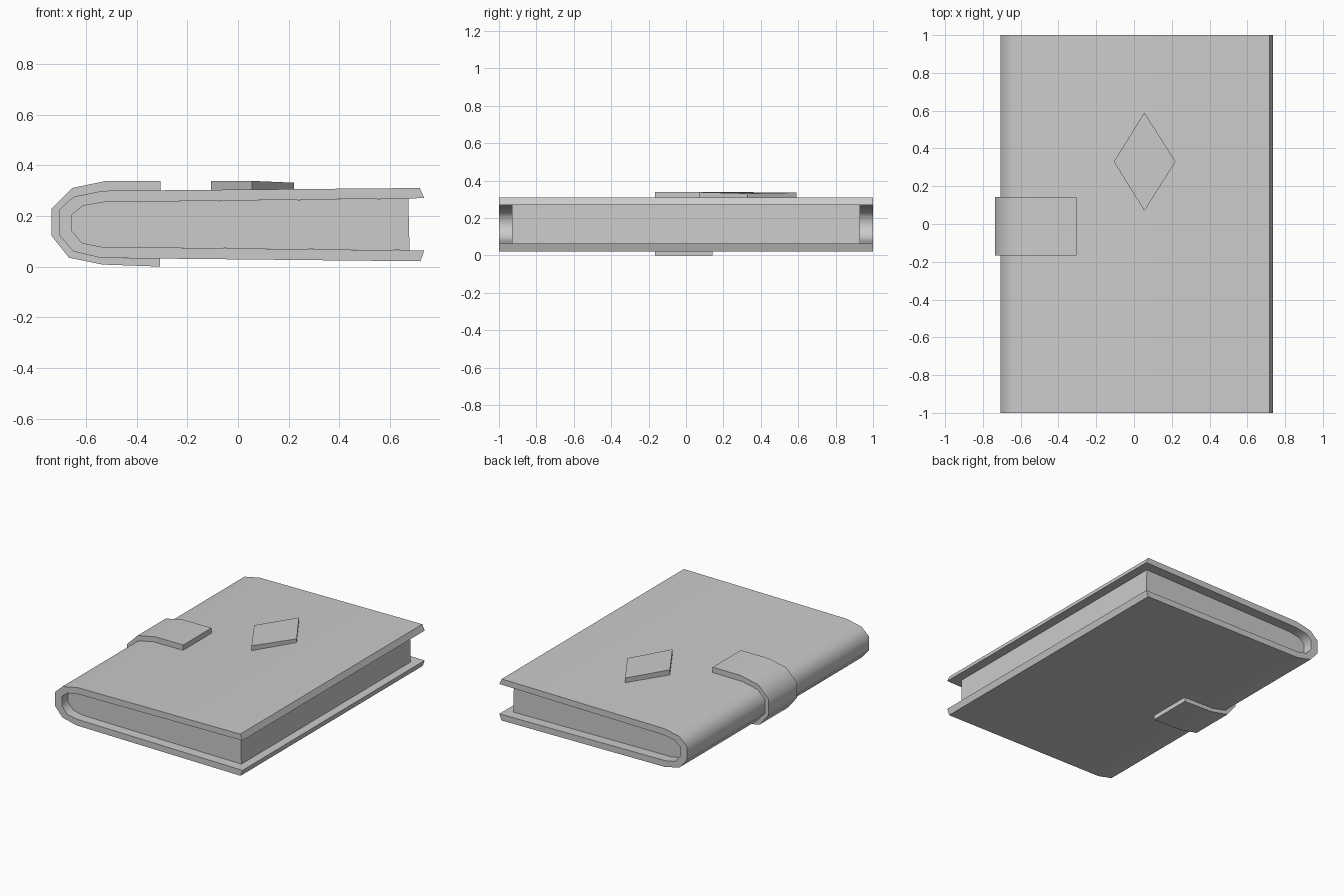
import bpy
import bmesh
import math

cube = bpy.data.objects.get("Cube")
if cube:
    bpy.data.objects.remove(cube, do_unlink=True)

grey = bpy.data.materials.new("plain_grey")
grey.use_nodes = True
grey.diffuse_color = (0.6, 0.6, 0.6, 1)
grey.node_tree.nodes["Principled BSDF"].inputs["Base Color"].default_value = (0.6, 0.6, 0.6, 1)


def finish(name, bm):
    bmesh.ops.recalc_face_normals(bm, faces=bm.faces)
    mesh = bpy.data.meshes.new(name)
    bm.to_mesh(mesh)
    bm.free()
    mesh.materials.append(grey)
    obj = bpy.data.objects.new(name, mesh)
    bpy.context.collection.objects.link(obj)
    bpy.ops.object.select_all(action='DESELECT')
    obj.select_set(True)
    bpy.context.view_layer.objects.active = obj
    bpy.ops.object.shade_smooth_by_angle(angle=math.radians(55))
    return obj


def shell(name, outer, inner, y0, y1):
    """Bent sheet between two x-z paths, running from y0 to y1."""
    bm = bmesh.new()
    rows = [[bm.verts.new((x, y, z)) for x, z in path]
            for path, y in ((outer, y0), (inner, y0), (inner, y1), (outer, y1))]
    for a, b in zip(rows, rows[1:] + rows[:1]):
        for i in range(len(outer) - 1):
            bm.faces.new((a[i], a[i + 1], b[i + 1], b[i]))
    for end in (0, -1):
        bm.faces.new([row[end] for row in rows])
    return finish(name, bm)


def prism(name, points, shift):
    """Flat outline pushed along a direction."""
    bm = bmesh.new()
    face = bm.faces.new([bm.verts.new(p) for p in points])
    grown = bmesh.ops.extrude_face_region(bm, geom=[face])["geom"]
    verts = [g for g in grown if isinstance(g, bmesh.types.BMVert)]
    bmesh.ops.translate(bm, verts=verts, vec=shift)
    return finish(name, bm)


# Cover wrapped around the spine
outer = [(0.717, 0.31), (-0.535, 0.299), (-0.65, 0.275), (-0.707, 0.222),
         (-0.707, 0.126), (-0.65, 0.06), (-0.54, 0.034), (0.72, 0.021)]
inner = [(0.735, 0.27), (-0.53, 0.254), (-0.612, 0.24), (-0.655, 0.205),
         (-0.655, 0.14), (-0.615, 0.093), (-0.54, 0.078), (0.735, 0.063)]
shell("cover", outer, inner, -1, 1)

# Page block filling the inside of the cover
pages = [(0.672, 0.269)] + inner[1:-1] + [(0.677, 0.064)]
prism("pages", [(x, -0.93, z) for x, z in pages], (0, 1.86, 0))

# Strap around the spine
strap_outer = [(-0.305, 0.338), (-0.52, 0.338), (-0.655, 0.31), (-0.735, 0.23),
               (-0.735, 0.12), (-0.667, 0.035), (-0.535, 0.008), (-0.308, 0)]
strap_inner = [(-0.305, 0.301)] + outer[1:-1] + [(-0.308, 0.031)]
shell("strap", strap_outer, strap_inner, -0.167, 0.143)

# Diamond ornament on the front cover
diamond = [(0.055, 0.07, 0.338), (0.22, 0.33, 0.331),
           (0.055, 0.59, 0.336), (-0.107, 0.33, 0.338)]
prism("diamond", diamond, (0, 0, -0.036))
